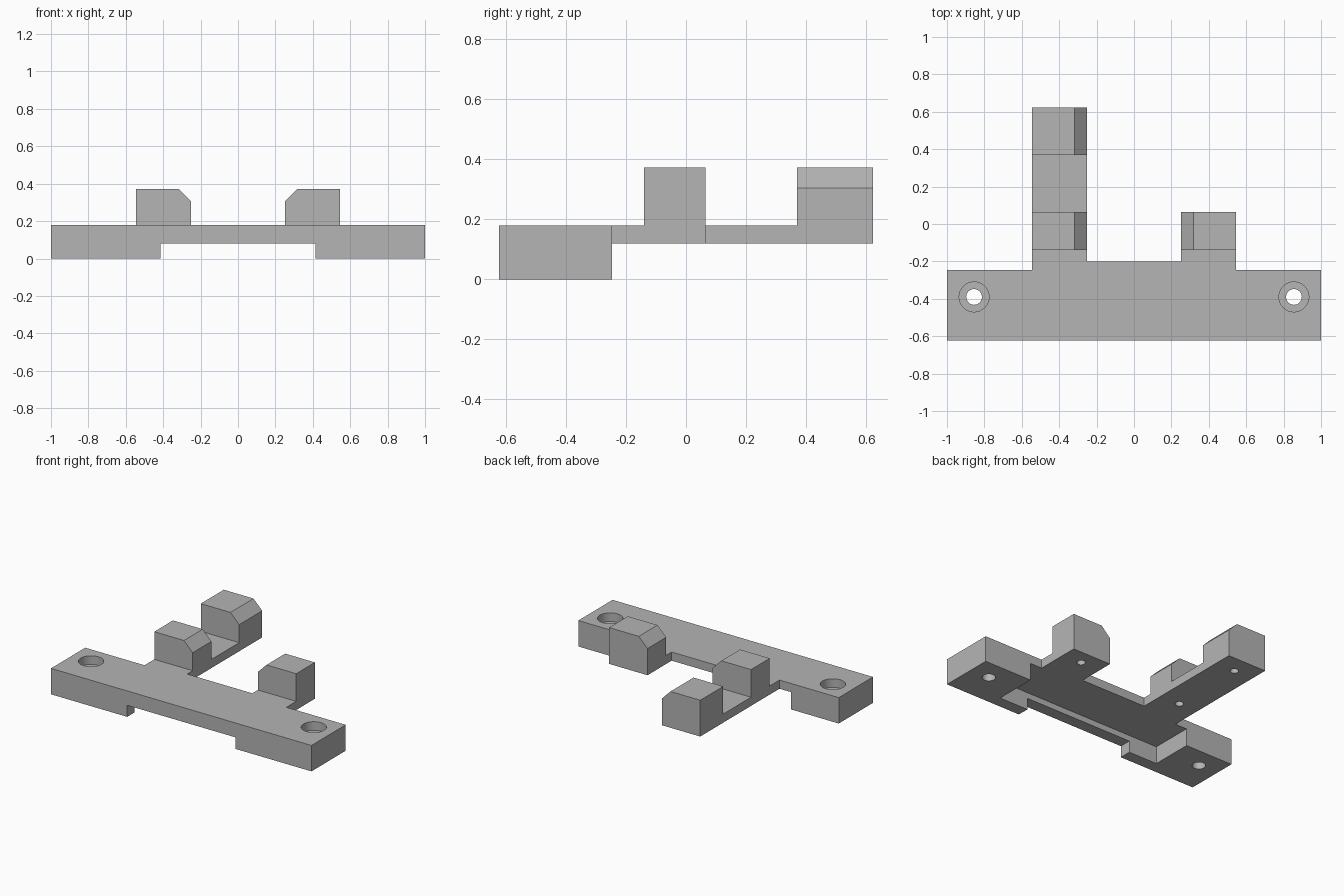
import bpy, bmesh, math
from mathutils import Vector

if "Cube" in bpy.data.objects:
    bpy.data.objects.remove(bpy.data.objects["Cube"], do_unlink=True)

grey = bpy.data.materials.new("light grey plastic")
grey.use_nodes = True
GREY = (0.46, 0.46, 0.46, 1)
grey.diffuse_color = GREY
grey.node_tree.nodes["Principled BSDF"].inputs["Base Color"].default_value = GREY

BACK = 0.6225       # half depth
TOP = 0.18          # deck height
INNER, OUTER = 0.25, 0.545   # arm sides
ARM_END = 0.065


def prism(name, points, offset):
    """Closed solid from a planar outline pushed along an offset."""
    bm = bmesh.new()
    face = bm.faces.new([bm.verts.new(p) for p in points])
    ext = bmesh.ops.extrude_face_region(bm, geom=[face])
    moved = [v for v in ext["geom"] if isinstance(v, bmesh.types.BMVert)]
    bmesh.ops.translate(bm, verts=moved, vec=Vector(offset))
    bmesh.ops.recalc_face_normals(bm, faces=bm.faces)
    mesh = bpy.data.meshes.new(name)
    bm.to_mesh(mesh)
    bm.free()
    mesh.materials.append(grey)
    obj = bpy.data.objects.new(name, mesh)
    bpy.context.collection.objects.link(obj)
    return obj


def box(name, x0, x1, y0, y1, z0, z1):
    outline = [(x0, y0, z0), (x1, y0, z0), (x1, y1, z0), (x0, y1, z0)]
    return prism(name, outline, (0, 0, z1 - z0))


def rod(name, x, y, radius, z0, z1, sides=32):
    turn = [2 * math.pi * i / sides for i in range(sides)]
    outline = [(x + radius * math.cos(a), y + radius * math.sin(a), z0) for a in turn]
    return prism(name, outline, (0, 0, z1 - z0))


def cut(obj, cutters):
    """Subtract each cutter and bake the result."""
    for c in cutters:
        c.hide_render = True
        mod = obj.modifiers.new("cut", "BOOLEAN")
        mod.operation, mod.solver, mod.object = "DIFFERENCE", "EXACT", c
    bpy.context.view_layer.update()
    graph = bpy.context.evaluated_depsgraph_get()
    baked = bpy.data.meshes.new_from_object(obj.evaluated_get(graph))
    obj.modifiers.clear()
    obj.data = baked
    for c in cutters:
        bpy.data.objects.remove(c, do_unlink=True)


def smooth(obj):
    bpy.ops.object.select_all(action="DESELECT")
    obj.select_set(True)
    bpy.context.view_layer.objects.active = obj
    bpy.ops.object.shade_smooth_by_angle(angle=math.radians(30))


# Bracket body: mounting bar with one long and one short arm
plan = [(-1, -BACK), (1, -BACK), (1, -0.247), (OUTER, -0.247), (OUTER, ARM_END),
        (INNER, ARM_END), (INNER, -0.2), (-INNER, -0.2), (-INNER, BACK),
        (-OUTER, BACK), (-OUTER, -0.247), (-1, -0.247)]
body = prism("bracket_body", [(x, y, 0) for x, y in plan], (0, 0, TOP))

# Pin holes under the clamp blocks: side, front, back
blocks = [("right_front_block", -1, -0.14, ARM_END),
          ("right_back_block", -1, 0.37, BACK),
          ("left_front_block", 1, -0.14, ARM_END)]


def pin(side, y0, y1):
    return rod("pin_cutter", side * 0.4, (y0 + y1) / 2, 0.027, -0.1, 0.27, 24)


# Underside recess, front notch and counterbored screw holes
cutters = [box("recess_cutter", -0.635, 0.635, -0.54, 1, -0.5, 0.12),
           box("notch_cutter", -0.415, 0.415, -1, -0.45, -0.5, 0.08)]
for side in (-1, 1):
    cutters.append(rod("screw_cutter", side * 0.855, -0.39, 0.042, -0.1, 0.3))
    cutters.append(rod("counterbore_cutter", side * 0.855, -0.39, 0.08, TOP - 0.06, 0.3))
cutters += [pin(s, y0, y1) for _, s, y0, y1 in blocks]
cut(body, cutters)
smooth(body)

# Clamp blocks with a chamfered inner top edge
profile = [(OUTER, TOP), (INNER, TOP), (INNER, 0.305), (0.317, 0.372), (OUTER, 0.372)]
for name, side, y0, y1 in blocks:
    block = prism(name, [(side * x, y0, z) for x, z in profile], (0, y1 - y0, 0))
    cut(block, [pin(side, y0, y1)])
    smooth(block)
